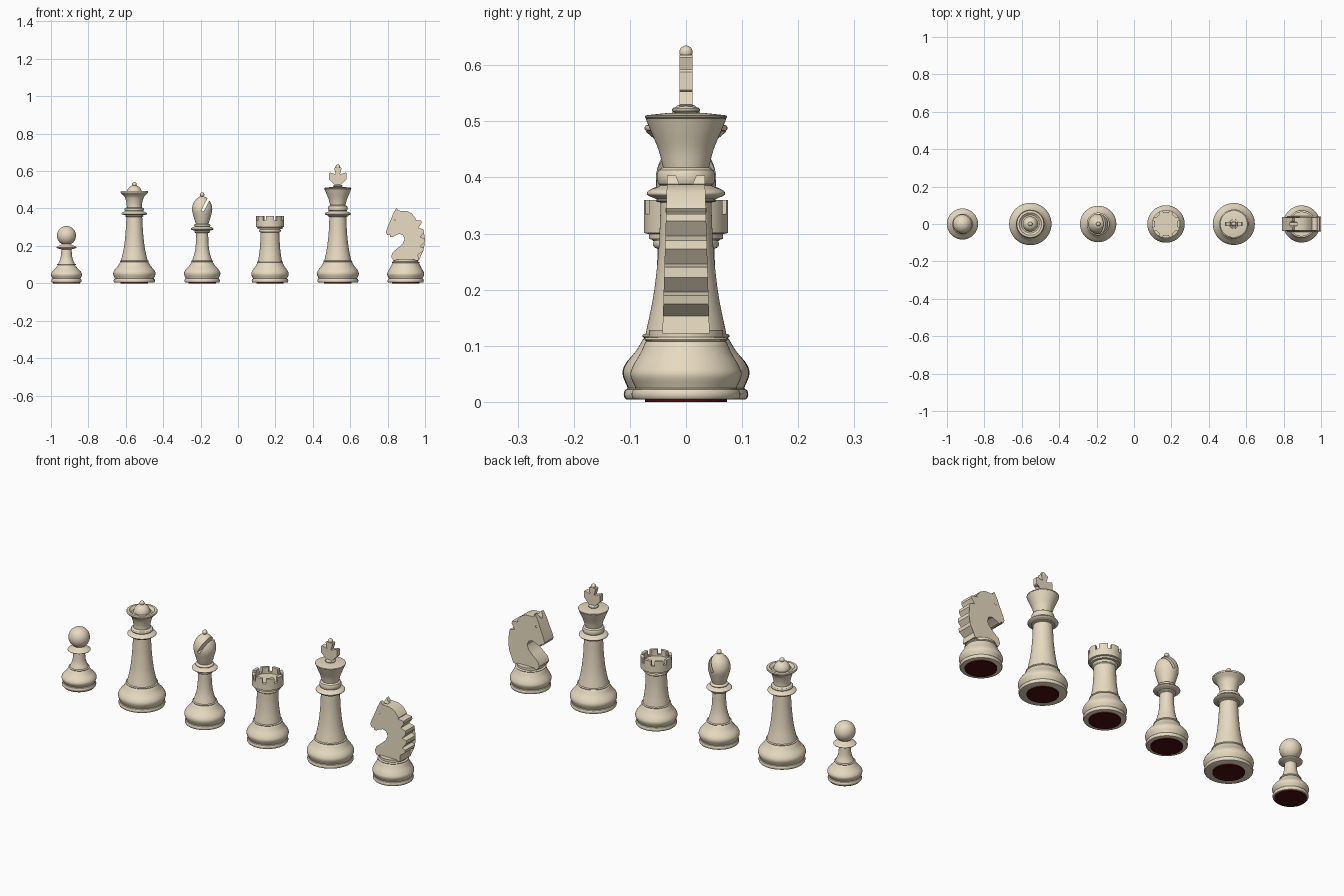
import bpy, bmesh, math
from mathutils import Vector

if "Cube" in bpy.data.objects:
    bpy.data.objects.remove(bpy.data.objects["Cube"])


def material(name, color):
    m = bpy.data.materials.new(name)
    m.diffuse_color = color
    m.use_nodes = True
    m.node_tree.nodes["Principled BSDF"].inputs["Base Color"].default_value = m.diffuse_color
    return m


IVORY = material("ivory", (0.80, 0.70, 0.53, 1))
FELT = material("felt", (0.07, 0.004, 0.004, 1))


def finish(bm, name, x, mat):
    bmesh.ops.recalc_face_normals(bm, faces=bm.faces[:])
    me = bpy.data.meshes.new(name)
    bm.to_mesh(me)
    bm.free()
    ob = bpy.data.objects.new(name, me)
    ob.location.x = x
    me.materials.append(mat)
    bpy.context.collection.objects.link(ob)
    return ob


def curve(*pts, n=5):
    """Catmull-Rom smoothed run of profile points."""
    p = [Vector(q) for q in pts]
    p = [2 * p[0] - p[1]] + p + [2 * p[-1] - p[-2]]
    out = []
    for a, b, c, d in zip(p, p[1:], p[2:], p[3:]):
        for i in range(n):
            t = i / n
            out.append(0.5 * (2 * b + (c - a) * t + (2 * a - 5 * b + 4 * c - d) * t**2
                              + (3 * b - a - 3 * c + d) * t**3))
    return [(max(v.x, 0), v.y) for v in out] + [pts[-1]]


def ball(r, z, start=-90, n=14):
    """Arc from the start angle up to the pole."""
    out = []
    for i in range(n + 1):
        a = math.radians(start + (90 - start) * i / n)
        out.append((r * math.cos(a) if i < n else 0, z + r * math.sin(a)))
    return out


def ring(r, z0, z1, d=0.006):
    """Rounded collar bulging out to radius r."""
    h = (z1 - z0) / 2
    return [(r - d * (1 - math.cos(a)), (z0 + z1) / 2 + h * math.sin(a))
            for a in (math.radians(t) for t in range(-90, 91, 30))]


def lathe(name, x, profile, mat=IVORY, steps=56):
    bm = bmesh.new()
    vs = [bm.verts.new((r, 0, z)) for r, z in profile]
    es = [bm.edges.new(e) for e in zip(vs, vs[1:])]
    bmesh.ops.spin(bm, geom=vs + es, axis=(0, 0, 1), cent=(0, 0, 0),
                   angle=2 * math.pi, steps=steps)
    bmesh.ops.remove_doubles(bm, verts=bm.verts[:], dist=1e-5)
    return finish(bm, name, x, mat)


def prism(name, x, outline, half):
    """Front outline extruded along y; half(z) gives the half thickness."""
    bm = bmesh.new()
    sides = [[bm.verts.new((px, s * half(pz), pz)) for px, pz in outline] for s in (-1, 1)]
    caps = [bm.faces.new(s) for s in sides]
    n = len(outline)
    for i in range(n):
        j = (i + 1) % n
        bm.faces.new((sides[0][i], sides[0][j], sides[1][j], sides[1][i]))
    bmesh.ops.triangulate(bm, faces=caps)
    return finish(bm, name, x, IVORY)


def cut(ob, cutter):
    cutter.hide_render = True
    mod = ob.modifiers.new("cut", "BOOLEAN")
    mod.operation, mod.solver, mod.object = "DIFFERENCE", "EXACT", cutter
    bpy.context.view_layer.objects.active = ob
    bpy.ops.object.modifier_apply(modifier=mod.name)
    bpy.data.objects.remove(cutter)


def box(loc, size, rot=(0, 0, 0)):
    bpy.ops.mesh.primitive_cube_add(size=1, location=loc, rotation=rot)
    ob = bpy.context.object
    ob.scale = size
    bpy.context.view_layer.update()
    return ob


def foot(R, r, top):
    """Moulded foot shared by every piece: disc, bulge, shoulder ring."""
    k = top - 0.025
    return ([(0, 0.004)] + ring(R - 0.002, 0.004, 0.023)
            + curve((R - 0.009, 0.025), (R, 0.025 + 0.27 * k), (R - 0.005, 0.025 + 0.48 * k),
                    (r + 0.4 * (R - r), 0.025 + 0.74 * k), (r + 0.003, top - 0.003))
            + ring(r + 0.004, top, top + 0.007, 0.004))


def felt(name, x):
    lathe(name, x, [(0, 0), (0.073, 0), (0.073, 0.0045), (0, 0.0045)], FELT)


PAWN, QUEEN, BISHOP, ROOK, KING, KNIGHT = (-0.917 + 0.3627 * i for i in range(6))

# Pawn
lathe("pawn", PAWN, foot(0.083, 0.046, 0.097)
      + curve((0.044, 0.104), (0.032, 0.135), (0.027, 0.18))
      + curve((0.030, 0.182), (0.053, 0.189), (0.050, 0.196), (0.027, 0.206))
      + ball(0.051, 0.255, -62))

# Queen: tall column, double collar, flared coronet, dome and bead
lathe("queen", QUEEN, foot(0.113, 0.073, 0.114)
      + curve((0.071, 0.121), (0.056, 0.19), (0.047, 0.27), (0.042, 0.355))
      + ring(0.050, 0.356, 0.364)
      + curve((0.050, 0.364), (0.068, 0.370), (0.064, 0.378), (0.046, 0.386))
      + ring(0.053, 0.388, 0.402)
      + curve((0.040, 0.406), (0.042, 0.430), (0.052, 0.462), (0.072, 0.482))
      + ring(0.074, 0.483, 0.493, 0.004)
      + [(0.060, 0.493), (0.048, 0.483)] + ball(0.040, 0.484, 0)[:-2]
      + ball(0.012, 0.529, -60))

# Bishop: slotted mitre with a bead
bishop = lathe("bishop", BISHOP, foot(0.097, 0.055, 0.114)
      + curve((0.053, 0.121), (0.040, 0.165), (0.034, 0.21), (0.032, 0.268))
      + ring(0.042, 0.270, 0.280)
      + curve((0.042, 0.281), (0.060, 0.288), (0.057, 0.296), (0.040, 0.303))
      + ring(0.044, 0.304, 0.316)
      + curve((0.034, 0.318), (0.044, 0.350), (0.054, 0.393), (0.046, 0.430),
              (0.024, 0.457), (0.007, 0.465))
      + ball(0.012, 0.474, -50))
cut(bishop, box((BISHOP + 0.031, 0, 0.443), (0.014, 0.2, 0.13), (0, math.radians(28), 0)))

# Rook: tower with eight battlements
rook = lathe("rook", ROOK, foot(0.100, 0.066, 0.110)
      + curve((0.064, 0.117), (0.056, 0.17), (0.052, 0.22), (0.051, 0.272))
      + ring(0.059, 0.274, 0.289) + [(0.066, 0.290), (0.066, 0.299), (0.075, 0.301),
                                     (0.075, 0.360), (0.060, 0.360), (0.060, 0.328), (0, 0.328)])
for i in range(4):
    cut(rook, box((ROOK, 0, 0.36), (0.3, 0.017, 0.05), (0, 0, math.radians(22.5 + 45 * i))))

# King: column, collar, flared head, small finial seat
lathe("king", KING, foot(0.112, 0.074, 0.114)
      + curve((0.072, 0.121), (0.058, 0.19), (0.049, 0.27), (0.045, 0.355))
      + ring(0.054, 0.356, 0.362)
      + curve((0.054, 0.362), (0.069, 0.369), (0.066, 0.377), (0.048, 0.384))
      + ring(0.052, 0.386, 0.415)
      + curve((0.041, 0.418), (0.049, 0.449), (0.063, 0.483), (0.072, 0.505))
      + ring(0.073, 0.505, 0.511, 0.004)
      + [(0.032, 0.515)] + ring(0.025, 0.515, 0.525) + [(0.015, 0.529), (0, 0.529)])

# King's cross: one arm repeated four ways
arm = [(0.011, 0.011), (0.042, 0.020), (0.046, 0.016)]
right = [(u, -v) for u, v in arm] + [(u, v) for u, v in arm[::-1]]
cross = []
for i in range(4):
    a = i * math.pi / 2
    pts = right[:-1]
    cross += [(u * math.cos(a) - v * math.sin(a), 0.572 + u * math.sin(a) + v * math.cos(a))
              for u, v in pts]
prism("king_cross", KING, cross, lambda z: 0.012)
lathe("cross_bead", KING, ball(0.012, 0.623), steps=24)

# Knight: turned foot and carved horse head
lathe("knight_base", KNIGHT, foot(0.099, 0.070, 0.108)
      + [(0.066, 0.116), (0.066, 0.128), (0, 0.128)])
horse = [(-0.066, 0.122), (-0.078, 0.142), (-0.070, 0.165), (-0.040, 0.190), (-0.015, 0.213),
         (-0.006, 0.236), (-0.014, 0.257), (-0.034, 0.264), (-0.055, 0.256), (-0.072, 0.247),
         (-0.086, 0.249), (-0.082, 0.259), (-0.098, 0.257), (-0.106, 0.272), (-0.098, 0.298),
         (-0.080, 0.338), (-0.068, 0.370), (-0.050, 0.403), (-0.038, 0.388), (0.005, 0.387),
         (0.032, 0.374), (0.055, 0.345), (0.050, 0.338), (0.083, 0.335), (0.085, 0.322),
         (0.068, 0.296), (0.096, 0.288), (0.098, 0.272), (0.078, 0.246), (0.102, 0.240),
         (0.102, 0.222), (0.078, 0.196), (0.098, 0.190), (0.094, 0.174), (0.066, 0.153),
         (0.070, 0.122)]
head = prism("knight_head", KNIGHT, horse, lambda z: 0.042 - 0.03 * (z - 0.122))
# V-shaped gap between the ears
gap = prism("ear_gap", KNIGHT - 0.055, [(-0.025, 0.376), (0.03, 0.376), (0.03, 0.42), (-0.025, 0.42)],
            lambda z: 0.007 + 0.4 * (z - 0.376))
bpy.context.view_layer.update()
cut(head, gap)
# Eyes
for s in (-1, 1):
    bpy.ops.mesh.primitive_uv_sphere_add(segments=16, ring_count=8, radius=0.006,
                                         location=(KNIGHT - 0.056, s * 0.034, 0.342))
    eye = bpy.context.object
    eye.name = "knight_eye_" + ("left" if s < 0 else "right")
    eye.scale.y = 0.6
    eye.data.materials.append(IVORY)

# Smooth shading with sharp edges kept
bpy.ops.object.select_all(action="SELECT")
bpy.context.view_layer.objects.active = head
bpy.ops.object.shade_smooth_by_angle(angle=math.radians(32))

# Felt pads under every piece
for name, x in zip(("pawn", "queen", "bishop", "rook", "king", "knight"),
                   (PAWN, QUEEN, BISHOP, ROOK, KING, KNIGHT)):
    felt(name + "_felt", x)
